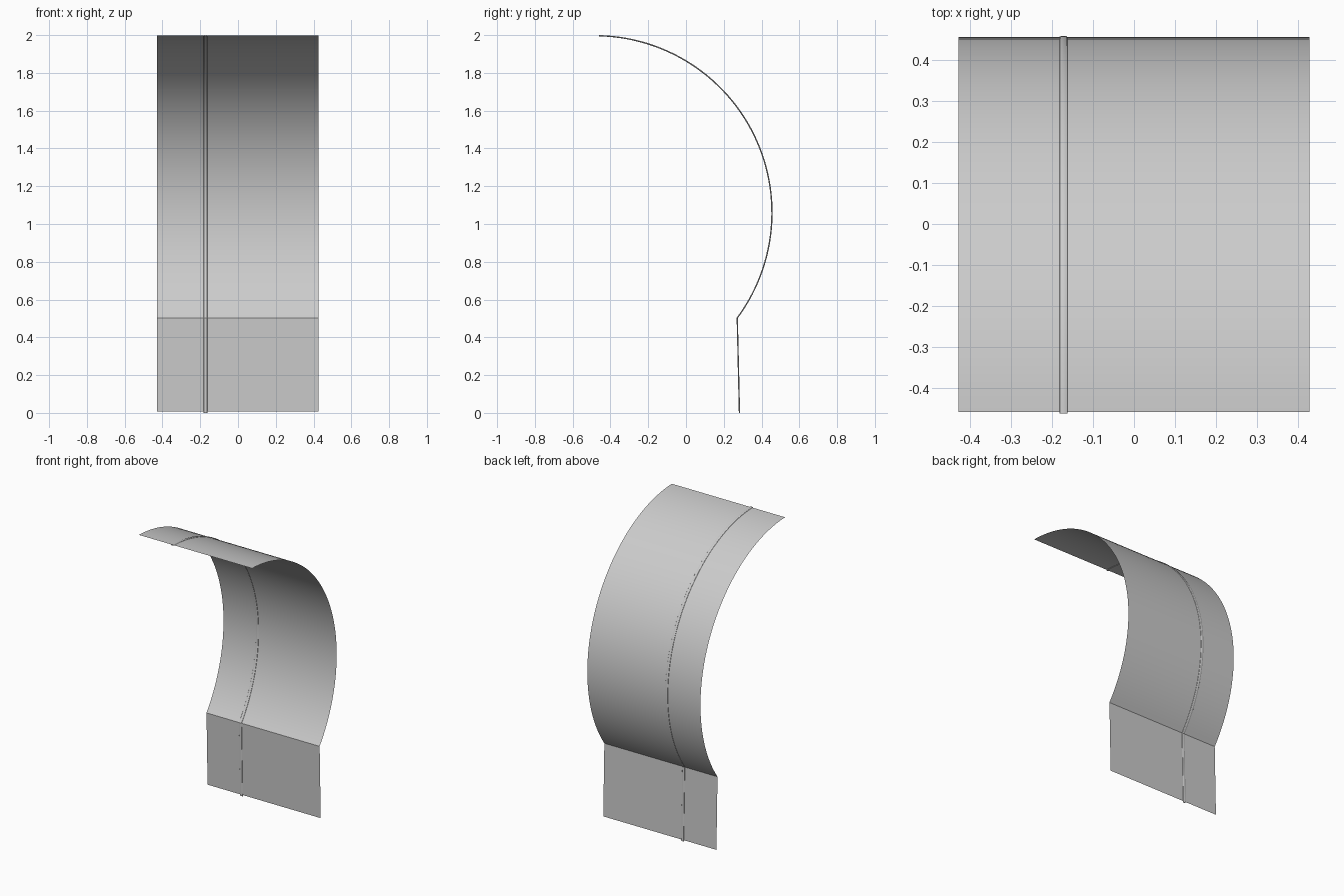
import bpy, bmesh
from math import sin, cos, pi, radians
from mathutils import Vector

cube = bpy.data.objects.get("Cube")
if cube:
    bpy.data.objects.remove(cube)

grey = bpy.data.materials.new("plain grey")
grey.use_nodes = True
colour = (0.6, 0.6, 0.6, 1)
grey.diffuse_color = colour
grey.node_tree.nodes["Principled BSDF"].inputs["Base Color"].default_value = colour

# Side profile: a circular arc above a straight skirt
CY, CZ, R = -0.482, 1.06, 0.937
STEPS = 56
START, END = radians(88.5), radians(-36.5)
angles = [START + (END - START) * i / STEPS for i in range(STEPS + 1)]
profile = [Vector((0, CY + R * cos(a), CZ + R * sin(a))) for a in angles]
skirt_end = Vector((0, 0.283, 0.008))


def sweep(name, rings, closed):
    """Bridge consecutive rings of points into a smooth surface."""
    bm = bmesh.new()
    rows = [[bm.verts.new(p) for p in ring] for ring in rings]
    for a, b in zip(rows, rows[1:]):
        count = len(a) if closed else len(a) - 1
        for i in range(count):
            j = (i + 1) % len(a)
            bm.faces.new((a[i], b[i], b[j], a[j]))
    if closed:
        bm.faces.new(rows[0])
        bm.faces.new(rows[-1])
        bmesh.ops.recalc_face_normals(bm, faces=bm.faces)
    mesh = bpy.data.meshes.new(name)
    bm.to_mesh(mesh)
    bm.free()
    mesh.materials.append(grey)
    obj = bpy.data.objects.new(name, mesh)
    bpy.context.collection.objects.link(obj)
    bpy.ops.object.select_all(action='DESELECT')
    obj.select_set(True)
    bpy.context.view_layer.objects.active = obj
    bpy.ops.object.shade_smooth_by_angle(angle=radians(25))
    return obj


# Thin curved sheet
path = profile + [skirt_end]
sweep("curved_sheet", [[p + Vector((x, 0, 0)) for x in (0.427, -0.428)]
                       for p in path], False)

# Slim flattened seam that follows the sheet and pokes out at both ends
seam_path = list(path)
seam_path[0] = path[0] + (path[0] - path[1]).normalized() * 0.004
seam_path[-1] = skirt_end - Vector((0, 0, 0.008))
rings = []
for i, p in enumerate(seam_path):
    tangent = seam_path[min(i + 1, STEPS + 1)] - seam_path[max(i - 1, 0)]
    if i == STEPS:
        tangent = ((p - seam_path[i - 1]).normalized()
                   + (seam_path[i + 1] - p).normalized())
    normal = tangent.normalized().cross(Vector((1, 0, 0)))
    rings.append([p + Vector((-0.172 + 0.01 * cos(k * pi / 6), 0, 0))
                  + normal * 0.0035 * sin(k * pi / 6) for k in range(12)])
sweep("raised_seam", rings, True)
